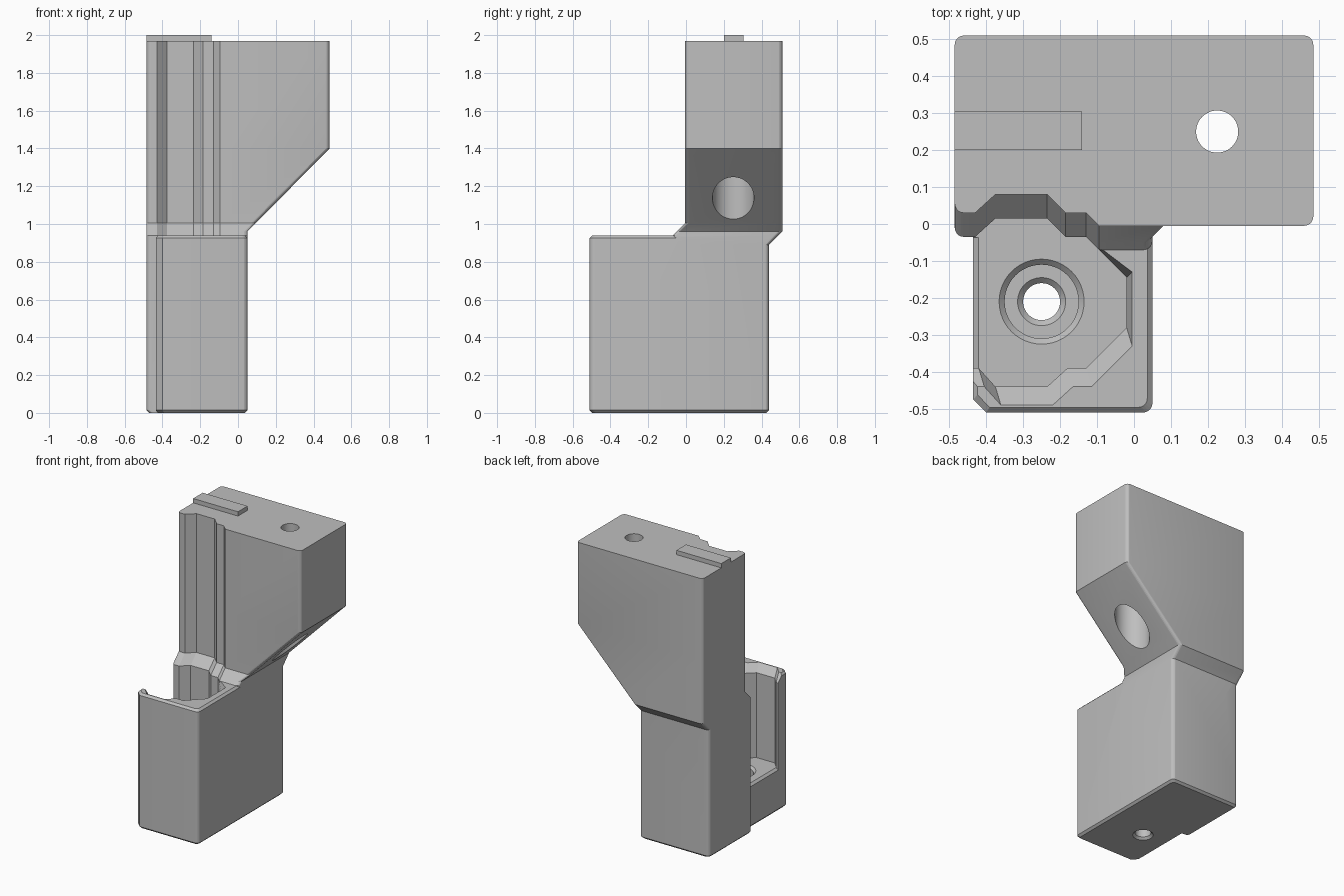
import bpy, bmesh
from math import sin, cos, pi, radians
from mathutils import Vector

cube = bpy.data.objects.get("Cube")
if cube:
    bpy.data.objects.remove(cube, do_unlink=True)

grey = bpy.data.materials.new("plain_grey")
grey.use_nodes = True
grey.diffuse_color = (0.52, 0.52, 0.52, 1)
for node in grey.node_tree.nodes:
    if node.type == 'BSDF_PRINCIPLED':
        node.inputs["Base Color"].default_value = grey.diffuse_color

LEFT, RIGHT, R = -0.485, 0.485, 0.025


def loft(name, rings):
    """Closed solid through rings of equal point count."""
    bm = bmesh.new()
    loops = [[bm.verts.new(p) for p in ring] for ring in rings]
    n = len(loops[0])
    for a, b in zip(loops, loops[1:]):
        for i in range(n):
            j = (i + 1) % n
            bm.faces.new((a[i], a[j], b[j], b[i]))
    bm.faces.new(loops[0][::-1])
    bm.faces.new(loops[-1])
    bmesh.ops.recalc_face_normals(bm, faces=bm.faces[:])
    mesh = bpy.data.meshes.new(name)
    bm.to_mesh(mesh)
    bm.free()
    mesh.materials.append(grey)
    ob = bpy.data.objects.new(name, mesh)
    bpy.context.scene.collection.objects.link(ob)
    return ob


def rounded(corners, steps=5):
    """Outline from (x, y, radius) corners; rounded ones are right angles."""
    out = []
    for i, (x, y, r) in enumerate(corners):
        p = Vector((x, y))
        if not r:
            out.append(p)
            continue
        d1 = (Vector(corners[i - 1][:2]) - p).normalized()
        d2 = (Vector(corners[(i + 1) % len(corners)][:2]) - p).normalized()
        c = p + (d1 + d2) * r
        for k in range(steps + 1):
            t = pi / 2 * k / steps
            out.append(c - d2 * r * cos(t) - d1 * r * sin(t))
    return out


def at(z, outline):
    return [(p[0], p[1], z) for p in outline]


def bore(name, x, y, profile, n=48):
    """Stepped round cutter from (radius, z) pairs."""
    return loft(name, [[(x + r * cos(2 * pi * i / n), y + r * sin(2 * pi * i / n), z)
                        for i in range(n)] for r, z in profile])


def combine(ob, other, operation):
    """Apply a boolean and remove the helper."""
    mod = ob.modifiers.new("cut", 'BOOLEAN')
    mod.operation, mod.solver, mod.object = operation, 'EXACT', other
    bpy.context.view_layer.update()
    deps = bpy.context.evaluated_depsgraph_get()
    mesh = bpy.data.meshes.new_from_object(ob.evaluated_get(deps))
    ob.modifiers.clear()
    ob.data = mesh
    bpy.data.objects.remove(other, do_unlink=True)


# Lower block with thin bevels round its bottom and top
base = rounded([(-0.4, -0.51, 0), (0.05, -0.51, R), (0.05, 0.44, R), (LEFT, 0.44, R),
                (LEFT, -0.035, R), (-0.435, -0.035, 0), (-0.435, -0.475, 0)])
cx, cy, bev = -0.2175, -0.035, 0.014
small = [(cx + (p.x - cx) * (1 - bev / 0.2675), cy + (p.y - cy) * (1 - bev / 0.475)) for p in base]
body = loft("bracket_body", [at(0, small), at(bev, base), at(0.94 - bev, base), at(0.94, small)])

# Open pocket with a flared front lip
front = [(-0.6, -0.39), (-0.42, -0.39), (-0.375, -0.44), (-0.235, -0.44),
         (-0.18, -0.39), (-0.13, -0.39), (-0.02, -0.28)]
rear = [(-0.13, -0.035), (-0.13, 0.1), (-0.6, 0.1)]
pocket = front + [(-0.02, -0.145)] + rear
lip = [(x + 0.015, y - 0.05) for x, y in front] + [(-0.005, -0.13)] + rear
combine(body, loft("pocket_cutter", [at(0.3, pocket), at(0.89, pocket), at(0.94, lip), at(1.0, lip)]),
        'DIFFERENCE')

# Bevel along the open edge of the pocket floor
wedge = [(-0.45, 0.27), (-0.41, 0.31), (-0.45, 0.31)]
combine(body, loft("floor_edge_cutter", [[(x, y, z) for x, z in wedge] for y in (-0.39, -0.036)]),
        'DIFFERENCE')


# Column with a grooved front, widening into the upper block
def section(z, right, shift, back):
    groove = [(-0.43, 0.03), (-0.375, 0.08), (-0.235, 0.08), (-0.185, 0.03),
              (-0.13, 0.03), (-0.095, -0.005)]
    corners = [(LEFT, 0.03 + shift, R)] + [(x, y + shift, 0) for x, y in groove]
    corners += [(right, -0.005 + shift, R), (right, back, R), (LEFT, back, R)]
    return at(z, rounded(corners))


column = loft("column", [section(*s) for s in (
    (0.2, 0.05, -0.065, 0.44), (0.89, 0.05, -0.065, 0.44), (0.94, 0.05, -0.065, 0.49),
    (0.96, 0.05, -0.045, 0.51), (1.005, 0.0945, 0, 0.51), (1.4, RIGHT, 0, 0.51),
    (1.97, RIGHT, 0, 0.51))])
combine(body, column, 'UNION')

# Screw holes
combine(body, bore("floor_hole", -0.25, -0.21, [
    (0.065, -0.1), (0.065, 0), (0.05, 0.015), (0.05, 0.185), (0.065, 0.2),
    (0.1, 0.2), (0.1, 0.285), (0.115, 0.3), (0.115, 0.35)]), 'DIFFERENCE')
combine(body, bore("top_hole", 0.225, 0.25, [
    (0.11, 0.9), (0.11, 1.6), (0.057, 1.6), (0.057, 2.1)]), 'DIFFERENCE')

# Raised key on the top
key = loft("locating_key", [at(z, [(LEFT, 0.2), (-0.14, 0.2), (-0.14, 0.305), (LEFT, 0.305)])
                            for z in (1.96, 2.0)])

# Smooth bore walls, crisp edges elsewhere
bpy.ops.object.select_all(action='DESELECT')
for ob in (body, key):
    ob.select_set(True)
bpy.context.view_layer.objects.active = body
bpy.ops.object.shade_smooth_by_angle(angle=radians(10))
